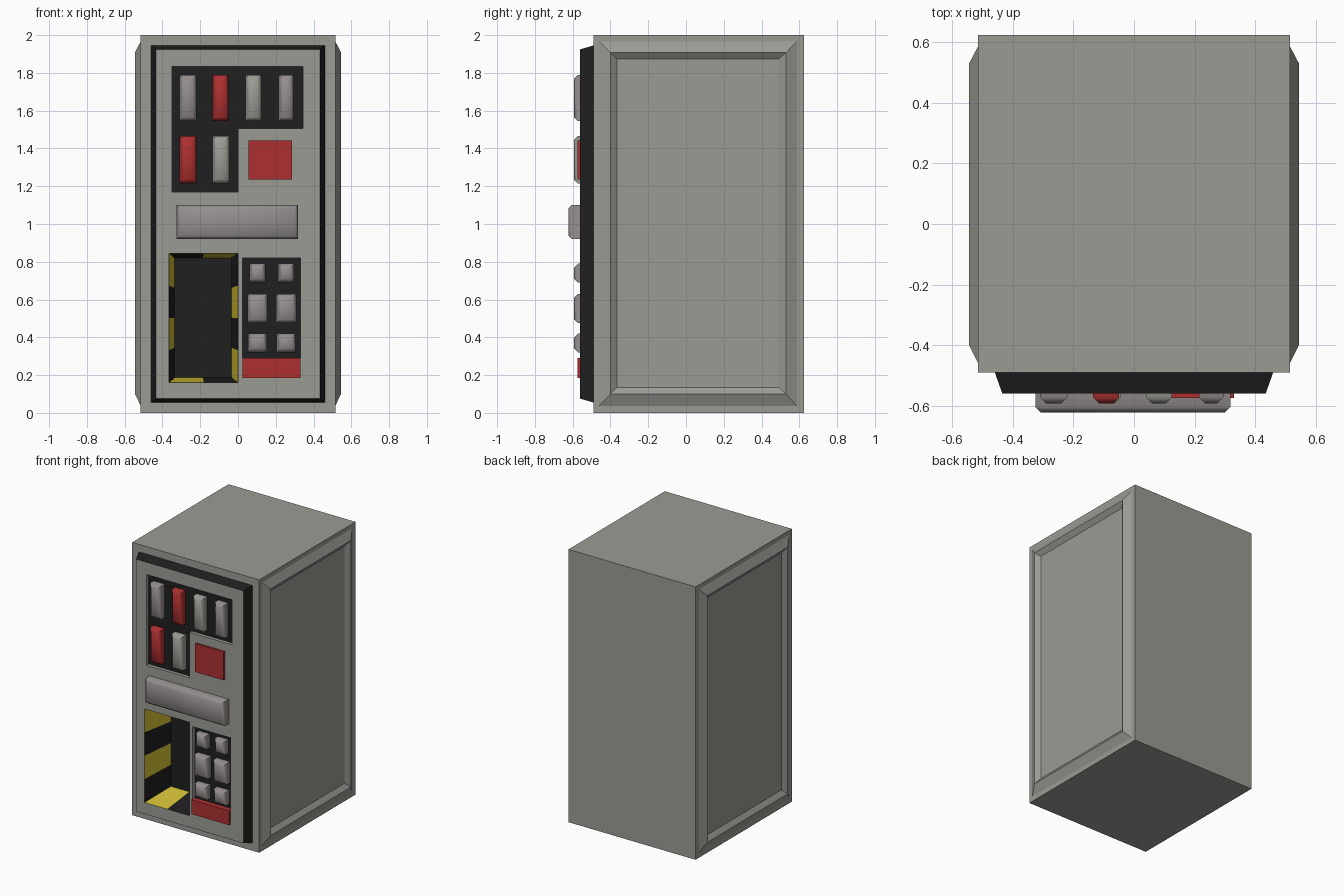
import bpy, bmesh, math

if "Cube" in bpy.data.objects:
    bpy.data.objects.remove(bpy.data.objects["Cube"])


def material(name, rgb):
    m = bpy.data.materials.new(name)
    m.diffuse_color = (*rgb, 1)
    m.use_nodes = True
    m.node_tree.nodes["Principled BSDF"].inputs["Base Color"].default_value = m.diffuse_color
    return m


GREY = material("grey", (0.33, 0.33, 0.30))
WARM = material("warm_grey", (0.30, 0.27, 0.27))
BLACK = material("black", (0.014, 0.014, 0.015))
RED = material("red", (0.42, 0.03, 0.03))
YELLOW = material("yellow", (0.70, 0.56, 0.04))


def loft(name, rings, mat=None):
    """Closed solid through a series of rings of 3D points."""
    bm = bmesh.new()
    vs = [[bm.verts.new(p) for p in r] for r in rings]
    n = len(rings[0])
    for a, b in zip(vs, vs[1:]):
        for i in range(n):
            j = (i + 1) % n
            bm.faces.new((a[i], a[j], b[j], b[i]))
    bm.faces.new(vs[0])
    bm.faces.new(vs[-1])
    bmesh.ops.recalc_face_normals(bm, faces=bm.faces)
    me = bpy.data.meshes.new(name)
    bm.to_mesh(me)
    bm.free()
    ob = bpy.data.objects.new(name, me)
    bpy.context.collection.objects.link(ob)
    if mat:
        me.materials.append(mat)
    return ob


def rect(x0, x1, z0, z1, inset=0):
    return [(x0 + inset, z0 + inset), (x1 - inset, z0 + inset),
            (x1 - inset, z1 - inset), (x0 + inset, z1 - inset)]


def at_y(pts, y):
    return [(x, y, z) for x, z in pts]


def prism(name, pts, y0, y1, mat=None):
    return loft(name, [at_y(pts, y0), at_y(pts, y1)], mat)


def select_only(ob):
    bpy.ops.object.select_all(action='DESELECT')
    ob.select_set(True)
    bpy.context.view_layer.objects.active = ob


def button(name, x0, x1, z0, z1, front, mat, chamfer=0.02):
    """Block with a chamfered front edge."""
    r = rect(x0, x1, z0, z1)
    ob = loft(name, [at_y(r, -0.53), at_y(r, front + chamfer),
                     at_y(rect(x0, x1, z0, z1, chamfer), front)], mat)
    select_only(ob)
    bpy.ops.object.shade_smooth_by_angle(angle=math.radians(50))


def cut(ob, cutter):
    m = ob.modifiers.new("cut", 'BOOLEAN')
    m.operation, m.solver, m.object = 'DIFFERENCE', 'EXACT', cutter
    select_only(ob)
    bpy.ops.object.modifier_apply(modifier=m.name)


# Main body and tapered front plate
body = prism("body", rect(-0.515, 0.515, 0, 2), -0.49, 0.625, GREY)
plate = loft("front_plate", [at_y(rect(-0.46, 0.46, 0.055, 1.945), -0.49),
                             at_y(rect(-0.435, 0.435, 0.075, 1.925), -0.56)], GREY)

# Recesses and hatch opening
FRONT, PANEL = -0.56, -0.535
L_SHAPE = [(-0.35, 1.17), (0, 1.17), (0, 1.505), (0.345, 1.505), (0.345, 1.835), (-0.35, 1.835)]
KEYPAD = rect(0.025, 0.33, 0.185, 0.82)
HATCH = rect(-0.365, 0, 0.16, 0.845)
cutters = [prism("recess_cutter", L_SHAPE, -0.7, -0.53),
           prism("keypad_cutter", KEYPAD, -0.7, -0.53),
           prism("hatch_cutter", HATCH, -0.7, -0.29)]
for c in cutters:
    c.hide_render = True
    cut(plate, c)
cut(body, cutters[2])
for c in cutters:
    bpy.data.objects.remove(c)

# Black sloping rim of the plate
plate.data.materials.clear()
plate.data.materials.append(GREY)
plate.data.materials.append(BLACK)
for p in plate.data.polygons:
    c = p.center
    outer = abs(c.x) > 0.43 or c.z < 0.08 or c.z > 1.92
    p.material_index = 1 if outer and abs(p.normal.y) < 0.9 else 0

# Dark floors of the recesses
prism("switch_panel", L_SHAPE, PANEL, -0.52, BLACK)
prism("keypad_panel", KEYPAD, PANEL, -0.52, BLACK)

# Raised side frames with sunken panels
for side, s in (("left", -1), ("right", 1)):
    rings = []
    for x, y0, y1, z0, z1 in ((0.51, -0.46, 0.587, 0.037, 1.967),
                              (0.515, -0.46, 0.587, 0.037, 1.967),
                              (0.545, -0.40, 0.53, 0.10, 1.908),
                              (0.519, -0.365, 0.49, 0.135, 1.873)):
        rings.append([(s * x, y, z) for y, z in rect(y0, y1, z0, z1)])
    loft(side + "_side_panel", rings, GREY)

# Switches
TOP, LOW = (1.545, 1.79), (1.215, 1.465)
for i, (x0, x1, (z0, z1), mat) in enumerate((
        (-0.31, -0.22, TOP, WARM), (-0.135, -0.05, TOP, RED),
        (0.04, 0.125, TOP, GREY), (0.215, 0.295, TOP, WARM),
        (-0.31, -0.22, LOW, RED), (-0.135, -0.045, LOW, GREY))):
    button(f"switch_{i}", x0, x1, z0, z1, -0.593, mat)

# Keypad keys
for row, (z0, z1, w) in enumerate(((0.69, 0.79, 0.085), (0.475, 0.63, 0.108), (0.32, 0.42, 0.10))):
    for col, x in enumerate((0.103, 0.255)):
        button(f"key_{row}_{col}", x - w / 2, x + w / 2, z0, z1, -0.592, WARM)

# Red bar, red display and handle
prism("red_bar", rect(0.025, 0.33, 0.185, 0.29), -0.575, -0.53, RED)
prism("red_display", rect(0.055, 0.285, 1.235, 1.443), -0.575, -0.55, RED)
button("handle", -0.325, 0.318, 0.92, 1.10, -0.622, WARM, 0.017)


# Hatch liner with alternating hazard stripes
def perimeter(x0, x1, z0, z1):
    corners = [(x0, z1), (x0, z0), (x1, z0), (x1, z1)]
    pts = []
    for k, n in enumerate((4, 2, 4, 2)):
        a, b = corners[k], corners[(k + 1) % 4]
        pts += [tuple(a[d] + (b[d] - a[d]) * i / n for d in (0, 1)) for i in range(n)]
    return pts


verts = at_y(perimeter(-0.365, 0, 0.16, 0.845), FRONT)
verts += at_y(perimeter(-0.335, -0.035, 0.187, 0.82), -0.30)
faces = [(i, (i + 1) % 12, (i + 1) % 12 + 12, i + 12) for i in range(12)]
faces.append(tuple(range(12, 24)))
me = bpy.data.meshes.new("hatch_liner")
me.from_pydata(verts, [], faces)
me.materials.append(YELLOW)
me.materials.append(BLACK)
for i, p in enumerate(me.polygons):
    p.material_index = 1 if i == 12 else i % 2
bpy.context.collection.objects.link(bpy.data.objects.new("hatch_liner", me))
